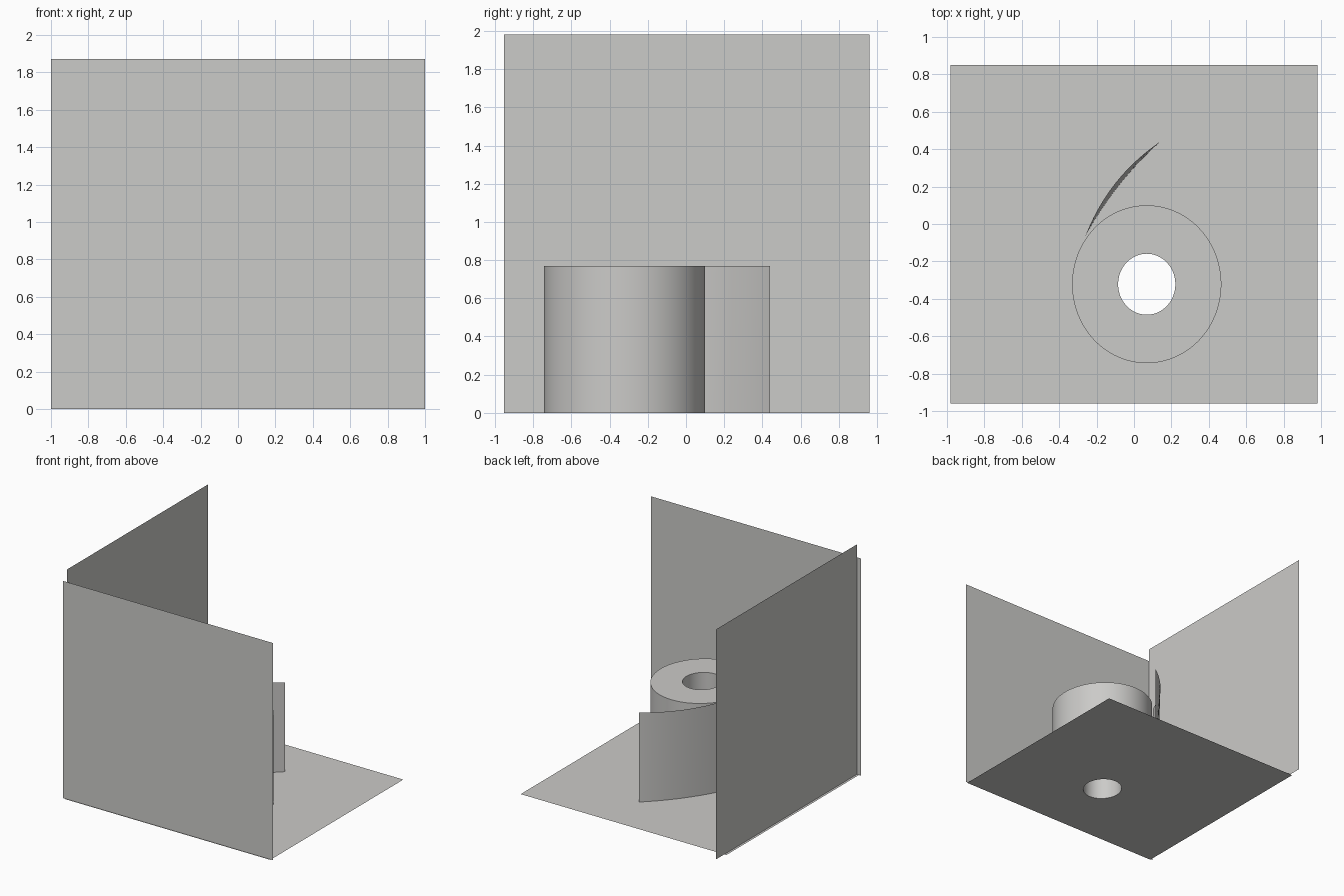
import bpy, bmesh, math
from mathutils import Vector

if "Cube" in bpy.data.objects:
    bpy.data.objects.remove(bpy.data.objects["Cube"])

grey = bpy.data.materials.new("light grey")
grey.diffuse_color = (0.60, 0.595, 0.58, 1)
grey.use_nodes = True
grey.node_tree.nodes["Principled BSDF"].inputs["Base Color"].default_value = grey.diffuse_color


def make(name, bm, smooth=False):
    mesh = bpy.data.meshes.new(name)
    bm.to_mesh(mesh)
    bm.free()
    mesh.materials.append(grey)
    ob = bpy.data.objects.new(name, mesh)
    bpy.context.collection.objects.link(ob)
    if smooth:
        bpy.ops.object.select_all(action='DESELECT')
        ob.select_set(True)
        bpy.context.view_layer.objects.active = ob
        bpy.ops.object.shade_smooth_by_angle(angle=math.radians(35))
    return ob


def sheet(name, pts):
    bm = bmesh.new()
    bm.faces.new([bm.verts.new(p) for p in pts])
    make(name, bm)


CX, CY, H, N = 0.068, -0.322, 0.77, 96
OUTER, INNER = (0.399, 0.422), (0.153, 0.163)


def ring(bm, r, z):
    return [bm.verts.new((CX + r[0] * math.cos(2 * math.pi * i / N),
                          CY + r[1] * math.sin(2 * math.pi * i / N), z)) for i in range(N)]


# two upright walls, single sheets
sheet("front_wall", [(-1, -.953, 0), (1, -.953, 0), (1, -.953, 1.87), (-1, -.953, 1.87)])
sheet("side_wall", [(-.96, -.953, 0), (-.96, .96, 0), (-.96, .96, 1.98), (-.96, -.953, 1.98)])

# floor sheet with the bore cut through it
bm = bmesh.new()
corners = [bm.verts.new(p) for p in [(-.98, -.96, 0), (.98, -.96, 0), (.98, .85, 0), (-.98, .85, 0)]]
for loop in (corners, ring(bm, INNER, 0)):
    for a, b in zip(loop, loop[1:] + loop[:1]):
        bm.edges.new((a, b))
bmesh.ops.triangle_fill(bm, edges=bm.edges[:], use_beauty=True, normal=(0, 0, 1))
make("floor", bm)

# hollow cylinder standing on the floor
bm = bmesh.new()
loops = [ring(bm, OUTER, 0), ring(bm, OUTER, H), ring(bm, INNER, H), ring(bm, INNER, 0)]
for lo, hi in zip(loops, loops[1:]):
    for i in range(N):
        j = (i + 1) % N
        bm.faces.new((lo[i], lo[j], hi[j], hi[i]))
make("hollow_cylinder", bm, True)

# loose curved flap: the top edge bows out more than the bottom edge
A, B = Vector((-.26, -.065, 0)), Vector((.14, .44, 0))
out = Vector((-(B - A).y, (B - A).x, 0)).normalized()
bm = bmesh.new()
rows = []
for z, bow in ((0, .028), (H, .05)):
    row = []
    for i in range(33):
        t = i / 32
        p = A.lerp(B, t) + out * bow * 4 * t * (1 - t)
        row.append(bm.verts.new((p.x, p.y, z)))
    rows.append(row)
for i in range(32):
    bm.faces.new((rows[0][i], rows[0][i + 1], rows[1][i + 1], rows[1][i]))
make("curved_flap", bm, True)
